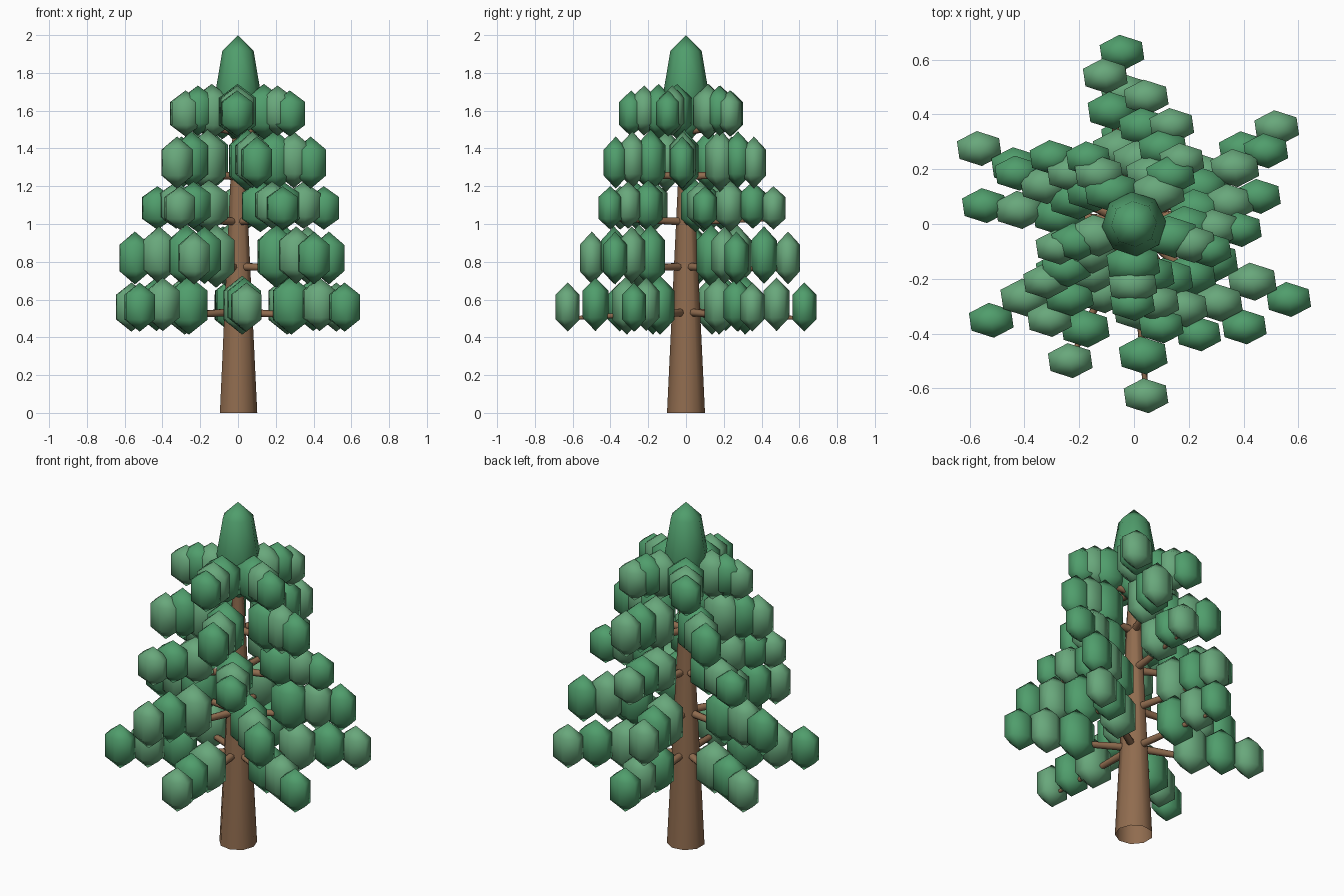
import bpy
from math import radians, cos, sin
from mathutils import Vector

if "Cube" in bpy.data.objects:
    bpy.data.objects.remove(bpy.data.objects["Cube"])


def material(name, rgb):
    m = bpy.data.materials.new(name)
    m.diffuse_color = (*rgb, 1)
    m.use_nodes = True
    m.node_tree.nodes["Principled BSDF"].inputs["Base Color"].default_value = m.diffuse_color
    return m


BARK = material("bark", (0.28, 0.15, 0.078))
GREENS = [material("light_needles", (0.14, 0.39, 0.20)),
          material("deep_needles", (0.08, 0.34, 0.15))]


def finish(name, mat, smooth_angle=None):
    ob = bpy.context.object
    ob.name = name
    ob.data.materials.append(mat)
    if smooth_angle:
        bpy.ops.object.shade_smooth_by_angle(angle=radians(smooth_angle))
    else:
        bpy.ops.object.shade_smooth()
    return ob


def limb(name, a, b, r1, r2, sides):
    """Open tapered tube from a to b."""
    a, b = Vector(a), Vector(b)
    d = b - a
    bpy.ops.mesh.primitive_cone_add(vertices=sides, radius1=r1, radius2=r2,
                                    depth=d.length, end_fill_type='NOTHING',
                                    location=(a + b) / 2,
                                    rotation=d.to_track_quat('Z', 'Y').to_euler())
    return finish(name, BARK, 65)


def clump(name, centre, size, segments, rings, mat, turn=0):
    """Low-poly pointed foliage blob."""
    bpy.ops.mesh.primitive_uv_sphere_add(segments=segments, ring_count=rings, radius=1)
    ob = finish(name, mat)
    for v in ob.data.vertices:
        c, s = cos(turn), sin(turn)
        x, y = v.co.x * c - v.co.y * s, v.co.x * s + v.co.y * c
        v.co = (x * size[0], y * size[1], v.co.z * size[2])
    ob.location = centre
    return ob


# Trunk and crown tip
trunk = limb("trunk", (0, 0, 0), (0, 0, 1.6), 0.102, 0.025, 9)
trunk.rotation_euler.z += radians(90)
clump("crown_tip", (0, 0, 1.71), (0.118, 0.118, 0.29), 8, 4, GREENS[1], radians(5))

# Tiers: branch height, clump height, half height, reach, count, start angle, first green
TIERS = [
    (0.53, 0.56, 0.13, 0.628, 6, 34, 0),
    (0.77, 0.82, 0.14, 0.55, 5, 29, 1),
    (1.01, 1.085, 0.115, 0.465, 5, 12.5, 1),
    (1.25, 1.325, 0.138, 0.385, 5, 357, 1),
    (1.49, 1.585, 0.122, 0.29, 5, 341, 1),
]
# Clumps along each branch: fraction of reach, lift, size factor
STEPS = [(1.0, 0.0, 1.0), (0.765, 0.015, 1.09), (0.5, 0.01, 1.2)]

for t, (bz, cz, half, reach, count, start, green) in enumerate(TIERS, 1):
    for i in range(count):
        ang = radians(start + 360 * i / count)
        ux, uy = cos(ang), sin(ang)
        # Branch, ending just under its outer clump's middle
        limb(f"branch_{t}_{i + 1}", (ux * 0.03, uy * 0.03, bz + 0.003),
             (ux * reach, uy * reach, cz - 0.06), 0.022, 0.009, 7)
        # Needle clumps, larger towards the trunk
        for k, (f, lift, grow) in enumerate(STEPS):
            clump(f"needles_{t}_{i + 1}_{k + 1}",
                  (ux * reach * f, uy * reach * f, cz + lift),
                  (0.103 * grow, 0.074 * grow, half * grow), 6, 3,
                  GREENS[(green + i + k) % 2], radians(6))
